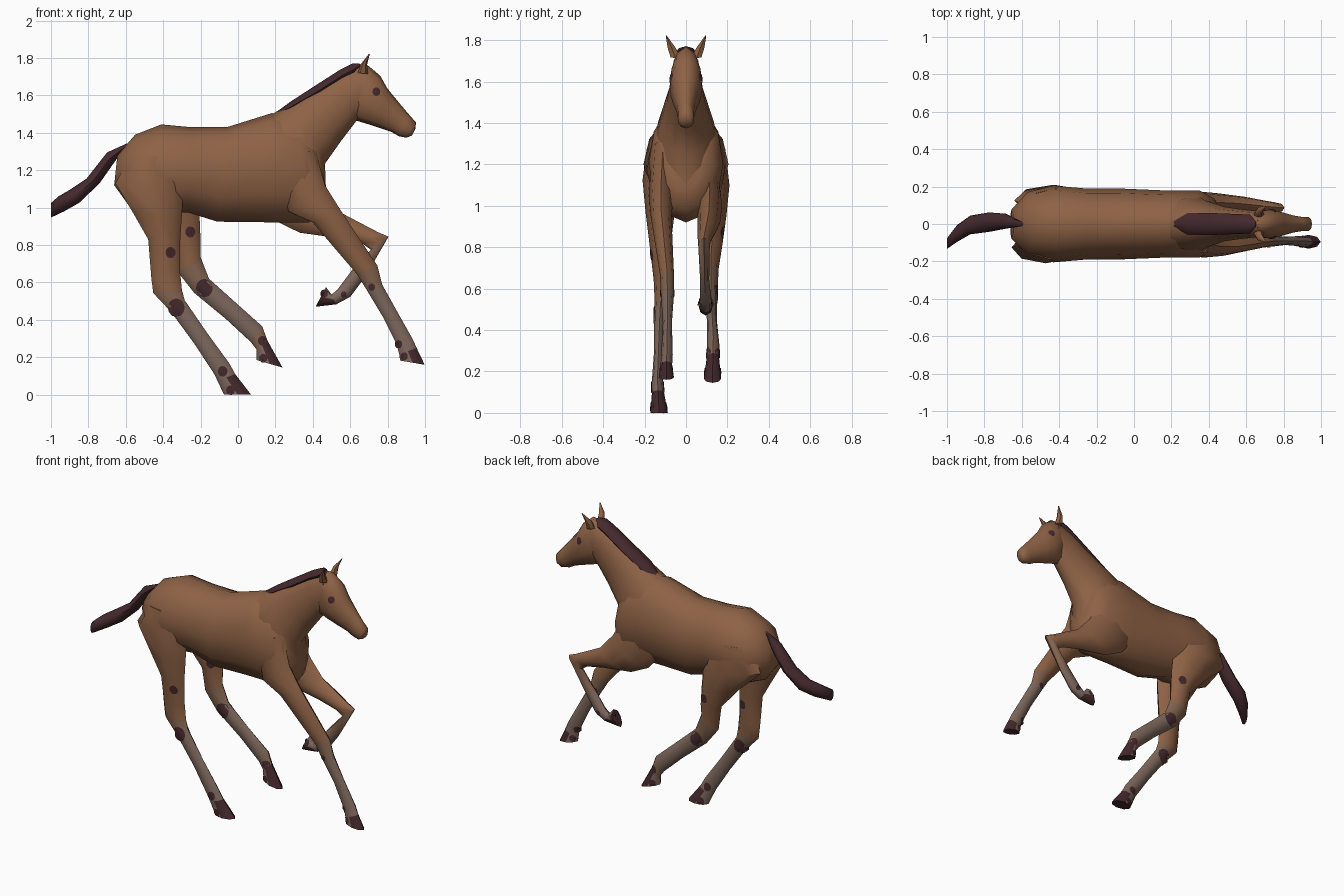
import bpy, bmesh, math
from mathutils import Vector
from mathutils.bvhtree import BVHTree


def material(name, rgb):
    m = bpy.data.materials.new(name)
    m.diffuse_color = (*rgb, 1)
    return m


MATS = {
    "b": material("coat brown", (0.27, 0.122, 0.06)),
    "m": material("leg brown", (0.225, 0.127, 0.08)),
    "g": material("shin grey brown", (0.205, 0.137, 0.107)),
    "d": material("dark hair and hoof", (0.058, 0.022, 0.026)),
}
KEYS = list(MATS)


def finish(name, bm, angle=50):
    me = bpy.data.meshes.new(name)
    bm.to_mesh(me)
    bm.free()
    ob = bpy.data.objects.new(name, me)
    bpy.context.collection.objects.link(ob)
    for k in KEYS:
        me.materials.append(MATS[k])
    bpy.ops.object.select_all(action='DESELECT')
    ob.select_set(True)
    bpy.context.view_layer.objects.active = ob
    bpy.ops.object.shade_smooth_by_angle(angle=math.radians(angle))
    return ob


def loft(name, rings, bands="b", sides=8, side=1, angle=50):
    """Skin elliptical rings (x1, z1, x2, z2, y centre, y half width).
    bands: one colour key per segment; 'h' = hoof with a dark toe."""
    bm = bmesh.new()
    loops = []
    for x1, z1, x2, z2, y, w in rings:
        a, b = Vector((x1, y * side, z1)), Vector((x2, y * side, z2))
        mid, half = (a + b) / 2, (a - b) / 2
        loops.append([bm.verts.new(mid + half * math.cos(t) + Vector((0, w * math.sin(t), 0)))
                      for t in (2 * math.pi * i / sides for i in range(sides))])
    bands = bands.ljust(len(rings) - 1, bands[-1])
    for s, (p, q) in enumerate(zip(loops, loops[1:])):
        for i in range(sides):
            j = (i + 1) % sides
            key = bands[s]
            if key == "h":
                key = "d" if math.cos(2 * math.pi * (i + 0.5) / sides) > 0.2 else "g"
            bm.faces.new((p[i], p[j], q[j], q[i])).material_index = KEYS.index(key)
    bm.faces.new(loops[0]).material_index = KEYS.index(bands[0])
    end = "d" if bands[-1] == "h" else bands[-1]
    bm.faces.new(loops[-1]).material_index = KEYS.index(end)
    bmesh.ops.recalc_face_normals(bm, faces=bm.faces)
    return finish(name, bm, angle)


def spots(name, target, marks):
    """Thin dark patches (x, z, radius) laid on both flanks of the target."""
    me = target.data
    tree = BVHTree.FromPolygons([v.co for v in me.vertices], [p.vertices for p in me.polygons])
    bm = bmesh.new()
    n = 12
    for x, z, r in marks:
        for s in (-1, 1):
            mid = tree.ray_cast(Vector((x, s, z)), Vector((0, -s, 0)))[0]
            if mid is None:
                continue

            def put(px, pz):
                hit = tree.ray_cast(Vector((px, s, pz)), Vector((0, -s, 0)))[0]
                y = hit.y if hit else mid.y - s * 0.015
                return bm.verts.new((px, y + s * 0.004, pz))
            c = put(x, z)
            rows = [[put(x + k * r * math.cos(t), z + 1.1 * k * r * math.sin(t))
                     for t in (2 * math.pi * i / n for i in range(n))] for k in (0.5, 1)]
            for i in range(n):
                j = (i + 1) % n
                fs = [bm.faces.new((c, rows[0][i], rows[0][j])),
                      bm.faces.new((rows[0][i], rows[1][i], rows[1][j], rows[0][j]))]
                for f in fs:
                    f.material_index = KEYS.index("d")
                    f.normal_update()
                    if f.normal.y * s < 0:
                        f.normal_flip()
    return finish(name, bm)


# Trunk
loft("torso", [
    (-0.645, 1.28, -0.662, 1.12, 0, 0.08), (-0.55, 1.39, -0.59, 1.02, 0, 0.17),
    (-0.41, 1.445, -0.45, 0.96, 0, 0.205), (-0.25, 1.43, -0.27, 0.975, 0, 0.19),
    (-0.06, 1.43, -0.11, 0.925, 0, 0.19), (0.18, 1.505, 0.12, 0.922, 0, 0.18),
    (0.32, 1.49, 0.38, 0.92, 0, 0.18), (0.41, 1.4, 0.45, 0.98, 0, 0.135),
    (0.43, 1.3, 0.475, 1.08, 0, 0.07)], sides=12, angle=70)

# Neck and head
loft("neck", [
    (0.12, 1.47, 0.46, 1.02, 0, 0.15), (0.2, 1.51, 0.47, 1.1, 0, 0.155),
    (0.3, 1.57, 0.465, 1.235, 0, 0.125), (0.42, 1.645, 0.55, 1.355, 0, 0.092),
    (0.55, 1.725, 0.63, 1.46, 0, 0.077), (0.66, 1.765, 0.7, 1.52, 0, 0.068)],
    sides=12, angle=70)
head = loft("head", [
    (0.61, 1.76, 0.61, 1.52, 0, 0.055), (0.685, 1.768, 0.63, 1.466, 0, 0.073),
    (0.76, 1.706, 0.69, 1.448, 0, 0.08), (0.8, 1.635, 0.755, 1.427, 0, 0.068),
    (0.87, 1.55, 0.82, 1.405, 0, 0.048), (0.915, 1.497, 0.86, 1.382, 0, 0.04),
    (0.952, 1.455, 0.9, 1.374, 0, 0.04), (0.948, 1.42, 0.93, 1.385, 0, 0.025)],
    sides=10, angle=60)
spots("eyes", head, [(0.74, 1.62, 0.021)])
for s, label in ((-1, "right"), (1, "left")):
    loft(label + "_ear", [(0.695, 1.715, 0.64, 1.72, 0.05, 0.028),
                          (0.69, 1.765, 0.655, 1.765, 0.07, 0.022),
                          (0.705, 1.822, 0.7, 1.822, 0.095, 0.003)], sides=6, side=s)

# Mane and tail
loft("mane", [
    (0.21, 1.515, 0.225, 1.49, 0, 0.02), (0.28, 1.566, 0.3, 1.52, 0, 0.06),
    (0.42, 1.657, 0.445, 1.595, 0, 0.058), (0.55, 1.74, 0.575, 1.68, 0, 0.053),
    (0.61, 1.77, 0.63, 1.71, 0, 0.05), (0.65, 1.772, 0.655, 1.75, 0, 0.015)], "d")
loft("tail", [
    (-0.59, 1.345, -0.62, 1.3, 0, 0.012), (-0.7, 1.295, -0.67, 1.23, 0.015, 0.04),
    (-0.81, 1.155, -0.74, 1.13, 0.01, 0.052), (-0.9, 1.095, -0.85, 1.025, -0.005, 0.05),
    (-0.96, 1.06, -0.93, 0.98, -0.05, 0.045), (-1.0, 1.025, -1.0, 0.947, -0.105, 0.028)], "d")

# Legs: first point of each ring is the front edge, second the rear edge
near_fore = loft("right_front_leg", [
    (0.41, 1.32, 0.22, 1.2, 0.11, 0.055), (0.465, 1.12, 0.27, 0.98, 0.12, 0.06),
    (0.556, 0.975, 0.4, 0.92, 0.12, 0.05), (0.745, 0.69, 0.635, 0.645, 0.092, 0.034),
    (0.77, 0.59, 0.685, 0.565, 0.09, 0.032), (0.845, 0.455, 0.775, 0.415, 0.09, 0.022),
    (0.935, 0.295, 0.85, 0.265, 0.092, 0.028), (0.955, 0.25, 0.862, 0.215, 0.095, 0.028),
    (0.998, 0.16, 0.867, 0.182, 0.095, 0.037)], "bbbmgggh", side=-1)
spots("right_front_leg_spots", near_fore,
      [(0.715, 0.575, 0.018), (0.858, 0.27, 0.02), (0.888, 0.205, 0.02)])

far_fore = loft("left_front_leg", [
    (0.35, 1.28, 0.12, 1.02, 0.1, 0.055), (0.46, 1.08, 0.2, 0.93, 0.115, 0.06),
    (0.556, 0.97, 0.33, 0.866, 0.11, 0.055), (0.66, 0.915, 0.53, 0.838, 0.1, 0.045),
    (0.75, 0.868, 0.67, 0.805, 0.09, 0.033), (0.805, 0.845, 0.71, 0.775, 0.087, 0.028),
    (0.68, 0.63, 0.605, 0.66, 0.09, 0.022), (0.6, 0.523, 0.53, 0.56, 0.095, 0.028),
    (0.525, 0.483, 0.5, 0.535, 0.095, 0.028), (0.415, 0.47, 0.47, 0.575, 0.095, 0.036)],
    "bbbbbmggh")
spots("left_front_leg_spots", far_fore, [(0.565, 0.535, 0.016), (0.46, 0.54, 0.02)])

near_hind = loft("right_hind_leg", [
    (-0.31, 1.28, -0.58, 1.27, 0.1, 0.09), (-0.29, 1.12, -0.655, 1.13, 0.125, 0.085),
    (-0.3, 0.96, -0.56, 0.97, 0.125, 0.07), (-0.31, 0.81, -0.48, 0.83, 0.125, 0.052),
    (-0.31, 0.66, -0.463, 0.62, 0.12, 0.036), (-0.3, 0.56, -0.453, 0.543, 0.12, 0.032),
    (-0.285, 0.505, -0.36, 0.445, 0.125, 0.03), (-0.165, 0.33, -0.235, 0.275, 0.132, 0.022),
    (-0.045, 0.165, -0.128, 0.112, 0.138, 0.028), (-0.015, 0.11, -0.11, 0.075, 0.135, 0.03),
    (0.07, 0.0, -0.075, 0.0, 0.13, 0.042)], "bbbbbmgggh", side=-1)
spots("right_hind_leg_spots", near_hind,
      [(-0.36, 0.76, 0.027), (-0.33, 0.465, 0.045), (-0.082, 0.125, 0.026), (-0.04, 0.024, 0.024)])

far_hind = loft("left_hind_leg", [
    (-0.27, 1.28, -0.57, 1.27, 0.1, 0.09), (-0.22, 1.08, -0.64, 1.12, 0.125, 0.085),
    (-0.205, 0.94, -0.47, 0.96, 0.125, 0.07), (-0.2, 0.82, -0.35, 0.82, 0.125, 0.052),
    (-0.2, 0.735, -0.325, 0.66, 0.12, 0.038), (-0.155, 0.62, -0.235, 0.545, 0.12, 0.032),
    (-0.01, 0.49, -0.065, 0.405, 0.125, 0.024), (0.13, 0.365, 0.07, 0.28, 0.132, 0.03),
    (0.157, 0.29, 0.1, 0.24, 0.13, 0.03), (0.238, 0.145, 0.1, 0.185, 0.128, 0.042)],
    "bbbbmggmh")
spots("left_hind_leg_spots", far_hind,
      [(-0.255, 0.87, 0.027), (-0.18, 0.57, 0.045), (0.13, 0.288, 0.024), (0.135, 0.195, 0.022)])
